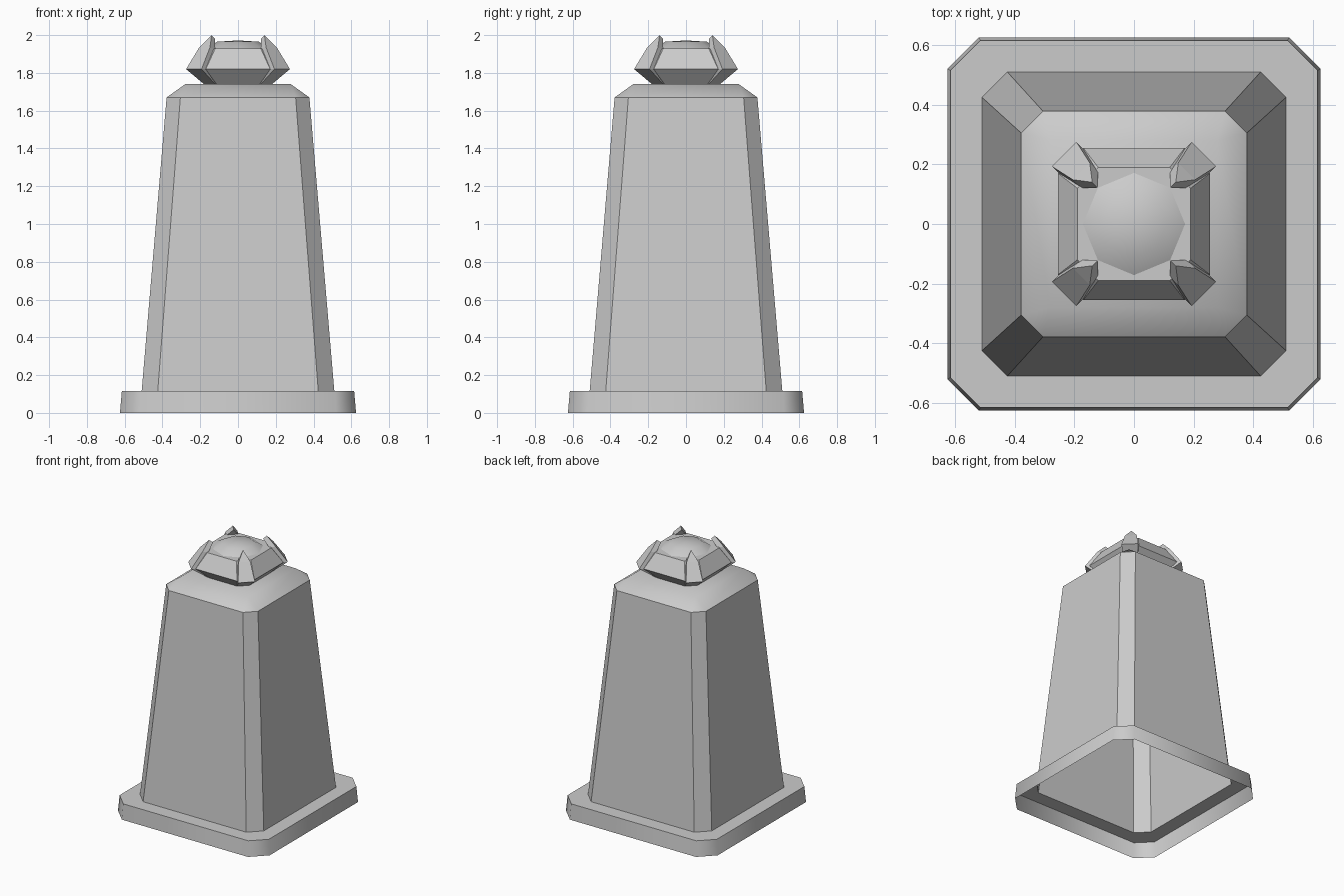
import bpy, bmesh, math

cube = bpy.data.objects.get("Cube")
if cube:
    bpy.data.objects.remove(cube, do_unlink=True)

# Single stone colour
stone = bpy.data.materials.new("light_grey_stone")
stone.use_nodes = True
color = (0.6, 0.6, 0.6, 1)
stone.diffuse_color = color
stone.node_tree.nodes["Principled BSDF"].inputs["Base Color"].default_value = color


def loft(name, rings, cap_top=False, cap_bottom=False, smooth=None):
    """Skin counter-clockwise rings of points, listed from bottom to top."""
    bm = bmesh.new()
    loops = [[bm.verts.new(p) for p in ring] for ring in rings]
    for low, high in zip(loops, loops[1:]):
        n = len(low)
        for i in range(n):
            j = (i + 1) % n
            bm.faces.new((low[i], low[j], high[j], high[i]))
    if cap_top:
        bm.faces.new(loops[-1])
    if cap_bottom:
        bm.faces.new(reversed(loops[0]))
    bmesh.ops.remove_doubles(bm, verts=bm.verts, dist=0.0005)
    mesh = bpy.data.meshes.new(name)
    bm.to_mesh(mesh)
    bm.free()
    mesh.materials.append(stone)
    obj = bpy.data.objects.new(name, mesh)
    bpy.context.collection.objects.link(obj)
    if smooth:
        bpy.ops.object.select_all(action='DESELECT')
        obj.select_set(True)
        bpy.context.view_layer.objects.active = obj
        bpy.ops.object.shade_smooth_by_angle(angle=math.radians(smooth))
    return obj


def cut_square(half, corner, z):
    """Square with cut corners; corner is where the cut begins on each side."""
    h, c = half, corner
    return [(x, y, z) for x, y in ((h, -c), (h, c), (c, h), (-c, h),
                                   (-h, c), (-h, -c), (-c, -h), (c, -h))]


def circle(radius, z, sides=8):
    return [(radius * math.cos(math.tau * i / sides),
             radius * math.sin(math.tau * i / sides), z) for i in range(sides)]


# Plinth shell, open below
loft("plinth", [cut_square(0.625, 0.52, 0), cut_square(0.615, 0.515, 0.115),
                cut_square(0.51, 0.425, 0.115)], smooth=50)

# Tapered body and its softly shaded top
loft("body", [cut_square(0.51, 0.425, 0.115), cut_square(0.378, 0.305, 1.67)])
loft("body_cap", [cut_square(0.378, 0.305, 1.67), cut_square(0.28, 0.28, 1.74)],
     cap_top=True, smooth=50)

# Crown ring between the claws
loft("crown_ring", [cut_square(0.18, 0.11, 1.74), cut_square(0.255, 0.17, 1.82),
                    cut_square(0.19, 0.12, 1.93)], cap_top=True)

# Low eight-sided dome
loft("dome", [circle(0.18, 1.925), circle(0.11, 1.965), circle(0, 1.972)], smooth=60)

# Corner claws: outer distance, inner distance, half width, outer z, inner z
claw_rows = [(0.212, 0.17, 0.042, 1.74, 1.74), (0.331, 0.28, 0.058, 1.82, 1.82),
             (0.25, 0.21, 0.04, 1.935, 1.925), (0.198, 0.172, 0, 2.0, 1.98)]
for k, place in enumerate(("back_left", "back_right", "front_right", "front_left")):
    rings = [[(inner, -w, zi), (outer, -w, zo), (outer, w, zo), (inner, w, zi)]
             for outer, inner, w, zo, zi in claw_rows]
    claw = loft("claw_" + place, rings, cap_bottom=True)
    claw.rotation_euler.z = math.radians(45 + 90 * k)
